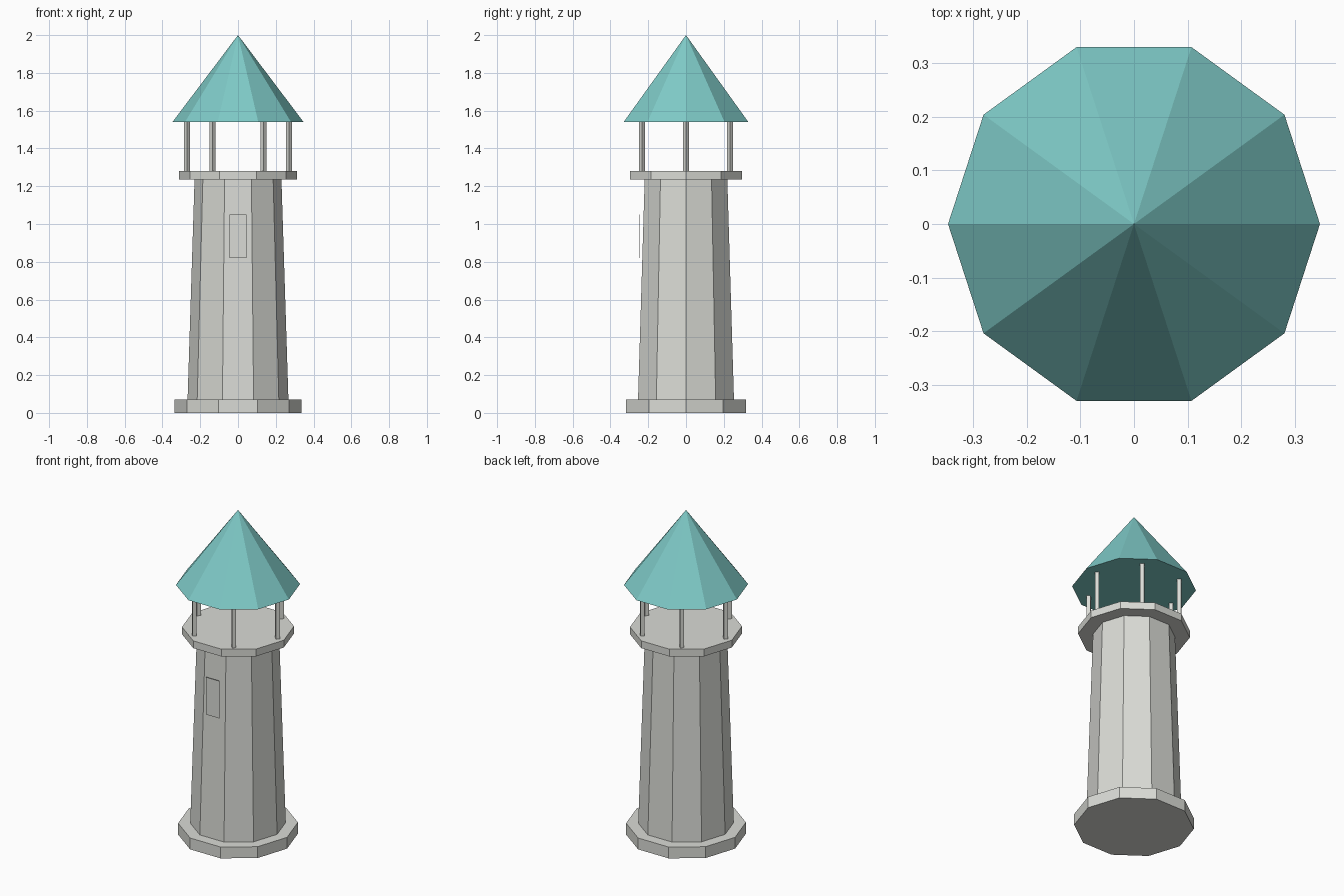
import bpy, bmesh, math

if "Cube" in bpy.data.objects:
    bpy.data.objects.remove(bpy.data.objects["Cube"])


def material(name, rgb):
    m = bpy.data.materials.new(name)
    m.diffuse_color = (*rgb, 1.0)
    m.use_nodes = True
    m.node_tree.nodes["Principled BSDF"].inputs["Base Color"].default_value = m.diffuse_color
    return m


stone = material("pale_stone", (0.70, 0.71, 0.67))
teal = material("teal_roof", (0.21, 0.59, 0.57))


def finish(name, bm, mat):
    bmesh.ops.recalc_face_normals(bm, faces=bm.faces)
    mesh = bpy.data.meshes.new(name)
    bm.to_mesh(mesh)
    bm.free()
    mesh.materials.append(mat)
    obj = bpy.data.objects.new(name, mesh)
    bpy.context.collection.objects.link(obj)
    return obj


def prism(name, sides, r0, r1, z0, z1, mat, cx=0.0, cy=0.0):
    """Flat-sided frustum with a corner on +x; r1 = 0 makes a pyramid."""
    bm = bmesh.new()

    def ring(r, z):
        return [bm.verts.new((cx + r * math.cos(2 * math.pi * i / sides),
                              cy + r * math.sin(2 * math.pi * i / sides), z))
                for i in range(sides)]

    low = ring(r0, z0)
    bm.faces.new(low[::-1])
    if r1 > 0:
        high = ring(r1, z1)
        bm.faces.new(high)
        for i in range(sides):
            j = (i + 1) % sides
            bm.faces.new((low[i], low[j], high[j], high[i]))
    else:
        tip = bm.verts.new((cx, cy, z1))
        for i in range(sides):
            bm.faces.new((low[i], low[(i + 1) % sides], tip))
    return finish(name, bm, mat)


# Ten-sided plinth, tapering tower, gallery floor and roof
prism("plinth", 10, 0.335, 0.335, 0.0, 0.07, stone)
prism("tower", 10, 0.267, 0.23, 0.07, 1.235, stone)
prism("gallery_floor", 10, 0.313, 0.313, 1.235, 1.28, stone)
prism("roof", 10, 0.347, 0.0, 1.54, 2.0, teal)

# Six thin posts holding the roof
for k in range(6):
    a = math.radians(60 * k)
    prism(f"post_{k + 1}", 4, 0.016, 0.016, 1.28, 1.54, stone,
          0.27 * math.cos(a), 0.27 * math.sin(a))

# Thin window plate standing just off the front
bm = bmesh.new()
bmesh.ops.create_cube(bm, size=1.0)
for v in bm.verts:
    v.co = (v.co.x * 0.09, -0.245 + v.co.y * 0.004, 0.935 + v.co.z * 0.23)
finish("window_plate", bm, stone)
